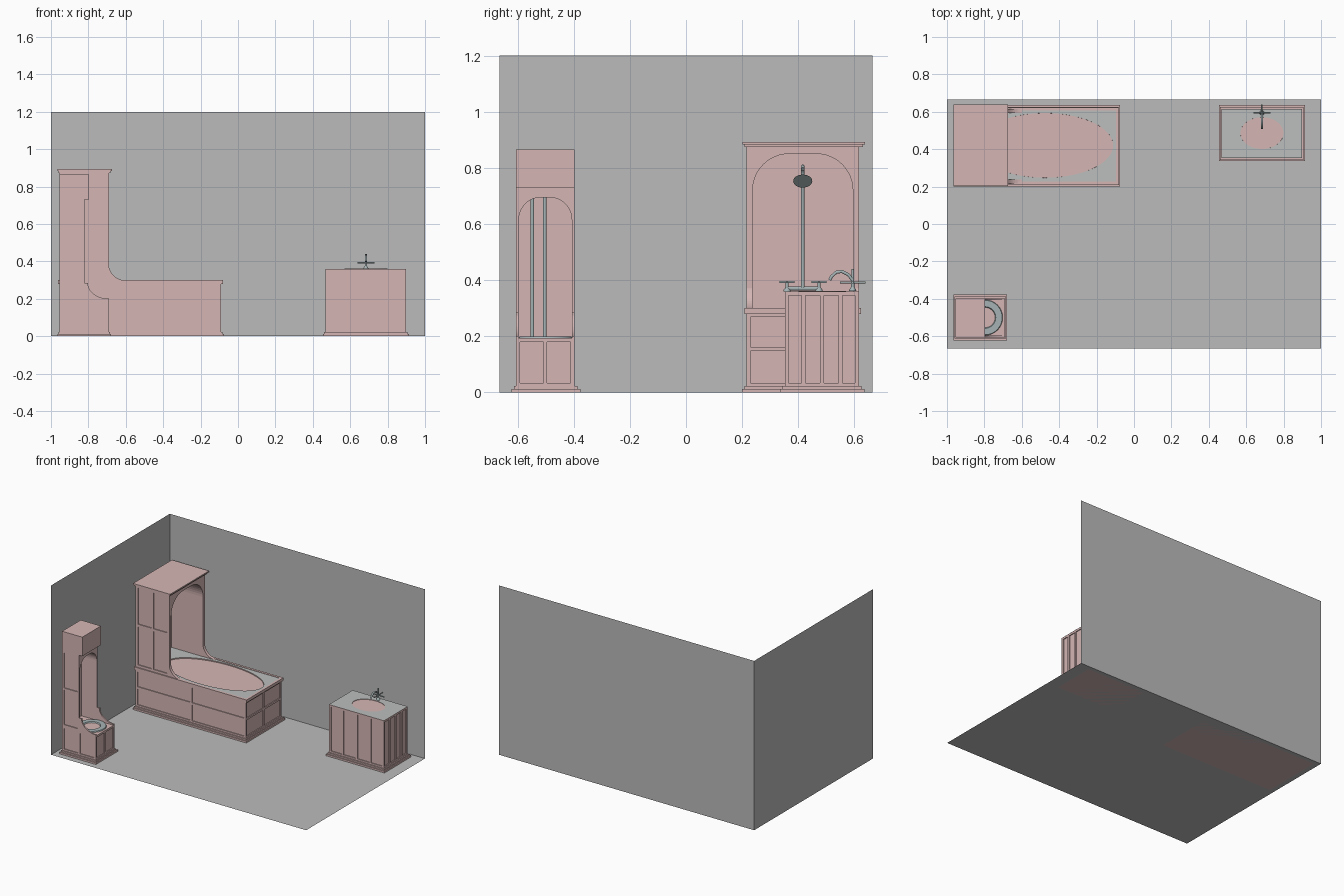
import bpy, bmesh, math
from mathutils import Vector, Matrix

if "Cube" in bpy.data.objects:
    bpy.data.objects.remove(bpy.data.objects["Cube"])


def material(name, rgb):
    m = bpy.data.materials.new(name)
    m.diffuse_color = (*rgb, 1)
    m.use_nodes = True
    m.node_tree.nodes["Principled BSDF"].inputs["Base Color"].default_value = m.diffuse_color
    return m


GREY = material("room grey", (0.50, 0.50, 0.50))
PINK = material("pink wood", (0.66, 0.47, 0.46))
STONE = material("counter grey", (0.50, 0.52, 0.51))
METAL = material("tap metal", (0.38, 0.45, 0.46))


def finish(bm, name, mat, smooth=False, fix=True):
    if fix:
        bmesh.ops.recalc_face_normals(bm, faces=bm.faces)
    me = bpy.data.meshes.new(name)
    bm.to_mesh(me)
    bm.free()
    me.materials.append(mat)
    ob = bpy.data.objects.new(name, me)
    bpy.context.collection.objects.link(ob)
    if smooth:
        bpy.ops.object.select_all(action='DESELECT')
        ob.select_set(True)
        bpy.context.view_layer.objects.active = ob
        bpy.ops.object.shade_smooth_by_angle(angle=math.radians(40))
    return ob


def add_box(bm, x, y, z):
    vs = bmesh.ops.create_cube(bm, size=1)["verts"]
    for v in vs:
        v.co = Vector((x[v.co.x > 0], y[v.co.y > 0], z[v.co.z > 0]))
    return vs


def box(name, x, y, z, mat=PINK, open_top=False):
    bm = bmesh.new()
    add_box(bm, x, y, z)
    if open_top:
        bm.faces.ensure_lookup_table()
        top = [f for f in bm.faces if all(v.co.z == z[1] for v in f.verts)]
        bmesh.ops.delete(bm, geom=top, context='FACES_ONLY')
    return finish(bm, name, mat)


def sheet(name, pts):
    bm = bmesh.new()
    bm.faces.new([bm.verts.new(p) for p in pts])
    return finish(bm, name, GREY, fix=False)


def prism(name, pts, axis, a, b, mat=PINK):
    """Extrude a profile (horizontal, z) along x or y from a to b."""
    bm = bmesh.new()
    put = (lambda u, v: (a, u, v)) if axis == 'x' else (lambda u, v: (u, a, v))
    f = bm.faces.new([bm.verts.new(put(u, v)) for u, v in pts])
    ext = bmesh.ops.extrude_face_region(bm, geom=[f])["geom"]
    d = (b - a, 0, 0) if axis == 'x' else (0, b - a, 0)
    bmesh.ops.translate(bm, vec=d, verts=[g for g in ext if isinstance(g, bmesh.types.BMVert)])
    return finish(bm, name, mat)


def frame(name, axis, a, b, us, vs, w=0.014):
    """Stiles and rails that leave sunken panels between the us and vs lines."""
    def bands(e):
        return ([(e[0], e[0] + w)] + [(c - w / 2, c + w / 2) for c in e[1:-1]]
                + [(e[-1] - w, e[-1])])
    bm = bmesh.new()
    d = (min(a, b), max(a, b))
    rects = [(u, (vs[0], vs[-1])) for u in bands(us)]
    rects += [((us[0], us[-1]), v) for v in bands(vs)]
    for u, v in rects:
        add_box(bm, *((d, u, v) if axis == 'x' else (u, d, v)))
    return finish(bm, name, PINK)


def split(a, b, n):
    return [a + (b - a) * i / n for i in range(n + 1)]


def oval(cx, cy, rx, ry, n=64):
    return [(cx + rx * math.cos(2 * math.pi * i / n), cy + ry * math.sin(2 * math.pi * i / n))
            for i in range(n)]


def deck(name, x, y, z, hole, mat):
    """Flat top with an oval hole."""
    bm = bmesh.new()
    edges = []
    for loop in ([(x[0], y[0]), (x[1], y[0]), (x[1], y[1]), (x[0], y[1])], oval(*hole)):
        vs = [bm.verts.new((p[0], p[1], z)) for p in loop]
        edges += [bm.edges.new((vs[i - 1], vs[i])) for i in range(len(vs))]
    bmesh.ops.triangle_fill(bm, edges=edges, use_beauty=True, normal=(0, 0, 1))
    for f in bm.faces:
        f.normal_update()
        if f.normal.z < 0:
            f.normal_flip()
    return finish(bm, name, mat, fix=False)


def lathe(name, hole, rings, mat):
    """Oval rings (scale, z) joined into a skin, the last one closed."""
    bm = bmesh.new()
    cx, cy, rx, ry = hole
    loops = [[bm.verts.new((px, py, z)) for px, py in oval(cx, cy, rx * s, ry * s)] for s, z in rings]
    for p, q in zip(loops, loops[1:]):
        for i in range(len(p)):
            bm.faces.new((p[i - 1], q[i - 1], q[i], p[i]))
    bm.faces.new(loops[-1])
    return finish(bm, name, mat, True, False)


def bowl(name, hole, top, depth):
    rings = [(math.cos(t) ** 0.5, top - depth * math.sin(t)) for t in split(0, 1.4, 9)]
    return lathe(name, hole, rings, PINK)


def tube(name, pts, r, mat=METAL):
    cu = bpy.data.curves.new(name, 'CURVE')
    cu.dimensions = '3D'
    cu.bevel_depth, cu.bevel_resolution, cu.use_fill_caps = r, 3, True
    sp = cu.splines.new('POLY')
    sp.points.add(len(pts) - 1)
    for p, c in zip(sp.points, pts):
        p.co = (*c, 1)
    cu.materials.append(mat)
    ob = bpy.data.objects.new(name, cu)
    bpy.context.collection.objects.link(ob)
    bpy.ops.object.select_all(action='DESELECT')
    ob.select_set(True)
    bpy.context.view_layer.objects.active = ob
    bpy.ops.object.convert(target='MESH')


def arch(y0, y1, z0, z1, t, top, ry, rz):
    """Inverted U outline with elliptical shoulders."""
    a, b = y0 + t, y1 - t
    q = split(0, math.pi / 2, 12)
    right = [(b - ry + ry * math.cos(k), top - rz + rz * math.sin(k)) for k in q]
    left = [(a + ry - ry * math.sin(k), top - rz + rz * math.cos(k)) for k in q]
    return [(y0, z0), (y0, z1), (y1, z1), (y1, z0), (b, z0)] + right + left + [(a, z0)]


def arm(x0, x1, z0, z1):
    """Hollow corner sweep from a wall down to a deck."""
    q = split(math.pi, 1.5 * math.pi, 12)
    return [(x0, z0)] + [(x1 + (x1 - x0) * math.cos(k), z1 + (z1 - z0) * math.sin(k)) for k in q]


def cross_tap(name, x, y, z0, z1, r=0.026):
    tube(name + "_post", [(x, y, z0), (x, y, z1)], 0.006)
    lathe(name + "_foot", (x, y, 0.013, 0.013), [(1, z0), (0.9, z0 + 0.006), (0.4, z0 + 0.015)], METAL)
    tube(name + "_bar_x", [(x - r, y, z1), (x + r, y, z1)], 0.004)
    tube(name + "_bar_y", [(x, y - r, z1), (x, y + r, z1)], 0.004)


# Room shell
X, Y, H = 1.0, 0.665, 1.2
sheet("floor", [(-X, -Y, 0), (X, -Y, 0), (X, Y, 0), (-X, Y, 0)])
sheet("back_wall", [(-X, Y, 0), (X, Y, 0), (X, Y, H), (-X, Y, H)])
sheet("left_wall", [(-X, -Y, 0), (-X, Y, 0), (-X, Y, H), (-X, -Y, H)])

# Panelled bath
D = 0.006
box("bath_plinth", (-0.965, -0.075), (0.2, 0.636), (0, 0.012))
box("bath_plinth_step", (-0.96, -0.083), (0.208, 0.626), (0.012, 0.022))
box("bath_body", (-0.955, -0.09 - D), (0.216 + D, 0.616 - D), (0.02, 0.29), open_top=True)
for n, a, b in (("front", 0.216, 0.216 + D), ("back", 0.616, 0.616 - D)):
    frame("bath_%s_frame" % n, 'y', a, b, [-0.955, -0.52, -0.09], [0.02, 0.155, 0.282])
frame("bath_end_frame", 'x', -0.09, -0.09 - D, [0.216, 0.416, 0.616], [0.02, 0.155, 0.282])
box("bath_rim_front", (-0.963, -0.08), (0.209, 0.227), (0.28, 0.30))
box("bath_rim_back", (-0.963, -0.08), (0.607, 0.624), (0.28, 0.30))
box("bath_rim_end", (-0.095, -0.08), (0.227, 0.607), (0.28, 0.30))
tub = (-0.476, 0.42, 0.365, 0.173)
deck("bath_deck", (-0.95, -0.094), (0.225, 0.609), 0.297, tub, STONE)
bowl("bath_basin", tub, 0.297, 0.24)

# Shower hood over the bath
prism("shower_hood", arch(0.216 + D, 0.616 - D, 0.297, 0.88, 0.0155, 0.85, 0.13, 0.13), 'x', -0.94, -0.69)
box("shower_back", (-0.955, -0.938), (0.216 + D, 0.616 - D), (0.297, 0.88))
for n, a, b, c in (("front", 0.216, 0.216 + D, 0.2375), ("back", 0.616, 0.616 - D, 0.5945)):
    frame("shower_%s_frame" % n, 'y', a, b, split(-0.955, -0.69, 2), [0.30, 0.597, 0.88], 0.018)
    prism("shower_%s_sweep" % n, arm(-0.692, -0.60, 0.298, 0.39), 'y', a, c)
box("shower_cornice_lower", (-0.96, -0.682), (0.209, 0.63), (0.874, 0.884))
box("shower_cornice", (-0.965, -0.674), (0.202, 0.638), (0.884, 0.893))

# Shower fittings
sx, sy = -0.90, 0.416
tube("shower_pipe", [(sx, sy, 0.37), (sx, sy, 0.78)] +
     [(sx + 0.035 - 0.035 * math.cos(k), sy, 0.775 + 0.03 * math.sin(k)) for k in split(0.3, 2.4, 8)], 0.007)
tube("mixer_bar", [(sx, 0.355, 0.37), (sx, 0.478, 0.37)], 0.007)
for n, y in (("left", 0.36), ("right", 0.474)):
    cross_tap("mixer_%s" % n, sx, y, 0.36, 0.393)
bm = bmesh.new()
bmesh.ops.create_cone(bm, cap_ends=True, segments=32, radius1=0.034, radius2=0.008, depth=0.025,
                      matrix=Matrix.Translation((-0.825, sy, 0.762)) @ Matrix.Rotation(-0.75, 4, 'Y'))
finish(bm, "shower_head", METAL, True)

# Washstand
box("washstand_plinth", (0.455, 0.913), (0.336, 0.636), (0, 0.012))
box("washstand_plinth_step", (0.461, 0.906), (0.343, 0.626), (0.012, 0.022))
box("washstand_body", (0.468 + D, 0.898 - D), (0.352 + D, 0.616 - D), (0.02, 0.358), open_top=True)
zs = [0.02, 0.36]
for n, a, b in (("front", 0.352, 0.352 + D), ("back", 0.616, 0.616 - D)):
    frame("washstand_%s_frame" % n, 'y', a, b, split(0.468, 0.898, 4), zs)
for n, a, b in (("left", 0.468, 0.468 + D), ("right", 0.898, 0.898 - D)):
    frame("washstand_%s_frame" % n, 'x', a, b, split(0.352, 0.616, 4), zs)
sink = (0.684, 0.486, 0.115, 0.085)
deck("washstand_top", (0.468, 0.898), (0.352, 0.616), 0.361, sink, STONE)
bowl("sink_basin", sink, 0.361, 0.11)
cross_tap("sink_tap", 0.684, 0.594, 0.361, 0.392, 0.046)
tube("sink_tap_column", [(0.684, 0.594, 0.39), (0.684, 0.594, 0.44)], 0.005)
tube("sink_spout", [(0.684, 0.594, 0.40), (0.684, 0.578, 0.42), (0.684, 0.555, 0.431),
                    (0.684, 0.535, 0.428), (0.684, 0.518, 0.412), (0.684, 0.512, 0.40)], 0.006)

# Toilet with high cistern
y0, y1 = -0.606, -0.397
box("toilet_plinth", (-0.964, -0.679), (-0.622, -0.376), (0, 0.012))
box("toilet_plinth_step", (-0.96, -0.685), (-0.613, -0.387), (0.012, 0.022))
box("toilet_body", (-0.955, -0.69 - D), (y0 + D, y1 - D), (0.02, 0.192), open_top=True)
frame("toilet_end_frame", 'x', -0.69, -0.69 - D, split(y0, y1, 2), [0.02, 0.193])
prism("toilet_hood", arch(y0 + D, y1 - D, 0.193, 0.732, 0.004, 0.695, 0.08, 0.08), 'x', -0.945, -0.822)
box("toilet_back", (-0.955, -0.943), (y0 + D, y1 - D), (0.193, 0.732))
for n, a, b, c in (("front", y0, y0 + D, y0 + 0.01), ("back", y1, y1 - D, y1 - 0.01)):
    frame("toilet_%s_frame" % n, 'y', a, b, split(-0.955, -0.69, 2), [0.02, 0.193])
    frame("toilet_%s_tall_frame" % n, 'y', a, b, [-0.955, -0.822], [0.193, 0.46, 0.73])
    prism("toilet_%s_sweep" % n, arm(-0.803, -0.69, 0.20, 0.285), 'y', a, c)
    box("toilet_%s_sweep_root" % n, (-0.826, -0.802), (min(a, c), max(a, c)), (0.193, 0.285))
    box("toilet_%s_ledge" % n, (-0.803, -0.69), (min(a, c), max(a, c)), (0.19, 0.2005))
box("cistern", (-0.955, -0.797), (y0, y1), (0.73, 0.865))
pan = (-0.797, -0.5, 0.058, 0.058)
deck("toilet_deck", (-0.955, -0.69), (y0, y1), 0.193, pan, PINK)
bowl("toilet_pan", pan, 0.193, 0.13)
bm = bmesh.new()
ring = [[bm.verts.new((px, py, z)) for px, py in oval(-0.797, -0.5, r, r)]
        for r, z in ((0.095, 0.193), (0.092, 0.2), (0.058, 0.2), (0.054, 0.193))]
for p, q in zip(ring, ring[1:] + ring[:1]):
    for i in range(len(p)):
        bm.faces.new((p[i - 1], p[i], q[i], q[i - 1]))
finish(bm, "toilet_seat", METAL, True)
for n, y in (("left", -0.5475), ("right", -0.5035)):
    tube("flush_pipe_" + n, [(-0.925, y, 0.193), (-0.925, y, 0.72)], 0.007)
